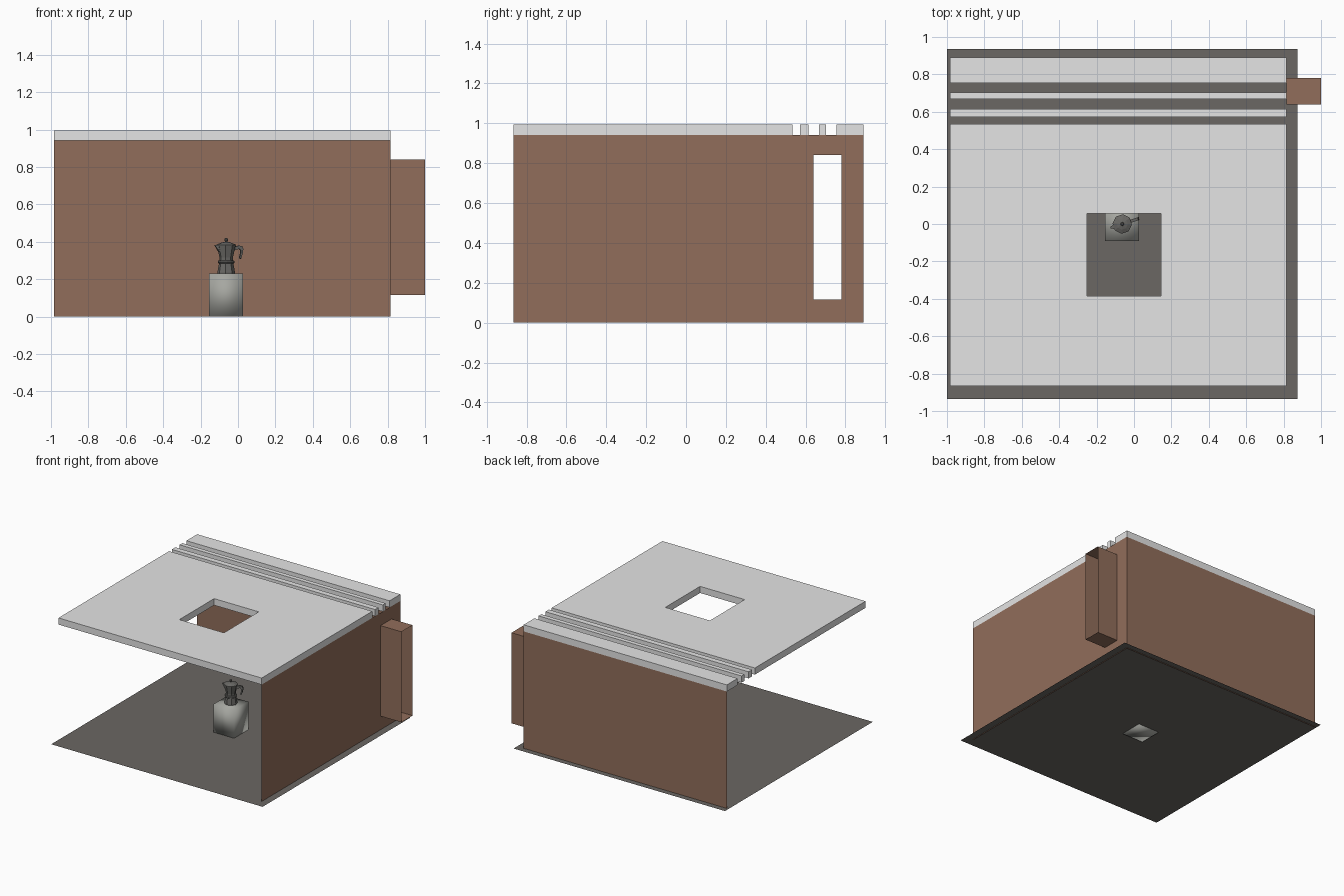
import bpy, bmesh, math
from mathutils import Matrix, Vector

if "Cube" in bpy.data.objects:
    bpy.data.objects.remove(bpy.data.objects["Cube"])


def material(name, rgb):
    m = bpy.data.materials.new(name)
    m.diffuse_color = (*rgb, 1)
    m.use_nodes = True
    m.node_tree.nodes["Principled BSDF"].inputs["Base Color"].default_value = m.diffuse_color
    return m


BROWN = material("brown_wall", (0.285, 0.155, 0.104))
PALE = material("pale_roof", (0.78, 0.78, 0.78))
FLOOR = material("dark_floor", (0.145, 0.136, 0.125))
STONE = material("grey_stone", (0.38, 0.385, 0.355))
METAL = material("dark_metal", (0.14, 0.137, 0.128))


def finish(bm, name, mat, normals=True):
    if normals:
        bmesh.ops.recalc_face_normals(bm, faces=bm.faces[:])
    me = bpy.data.meshes.new(name)
    bm.to_mesh(me)
    bm.free()
    me.materials.append(mat)
    ob = bpy.data.objects.new(name, me)
    bpy.context.collection.objects.link(ob)
    return ob


def box(name, lo, hi, mat):
    bm = bmesh.new()
    bmesh.ops.create_cube(bm, size=1)
    for v in bm.verts:
        v.co = [l + (c + 0.5) * (h - l) for c, l, h in zip(v.co, lo, hi)]
    return finish(bm, name, mat)


def sheet(name, pts, mat):
    bm = bmesh.new()
    bm.faces.new([bm.verts.new(p) for p in pts])
    return finish(bm, name, mat, False)


def frame(name, us, vs, place, mat, push=None):
    """Rectangle with a rectangular hole, optionally thickened by push."""
    bm = bmesh.new()
    g = [[bm.verts.new(place(u, v)) for v in vs] for u in us]
    for i in range(3):
        for j in range(3):
            if (i, j) != (1, 1):
                bm.faces.new((g[i][j], g[i + 1][j], g[i + 1][j + 1], g[i][j + 1]))
    if push:
        base = bm.faces[:]
        r = bmesh.ops.extrude_face_region(bm, geom=base, use_keep_orig=True)
        vs2 = [e for e in r["geom"] if isinstance(e, bmesh.types.BMVert)]
        bmesh.ops.translate(bm, verts=vs2, vec=push)
    return finish(bm, name, mat, push is not None)


X0, X1, Y0, Y1 = -0.985, 0.815, -0.865, 0.89   # room outline
H, TOP = 0.942, 0.995

# Floor sheet and the two walls
FZ = 0.006
sheet("floor", [(-1, -0.935, FZ), (0.873, -0.935, FZ), (0.873, 0.935, FZ), (-1, 0.935, FZ)], FLOOR)
sheet("back_wall", [(X0, Y1, 0), (X1, Y1, 0), (X1, Y1, H), (X0, Y1, H)], BROWN)
wy, wz = (0.64, 0.78), (0.115, 0.84)
frame("right_wall", [Y0, *wy, Y1], [0, *wz, H], lambda u, v: (X1, u, v), BROWN)

# Open-ended window shaft
bm = bmesh.new()
rings = [[bm.verts.new((x, y, z)) for y, z in
          ((wy[0], wz[0]), (wy[1], wz[0]), (wy[1], wz[1]), (wy[0], wz[1]))] for x in (X1, 1.0)]
for i in range(4):
    j = (i + 1) % 4
    bm.faces.new((rings[0][j], rings[0][i], rings[1][i], rings[1][j]))
finish(bm, "window_shaft", BROWN)

# Roof slab with skylight, and the slats behind it
frame("roof_slab", [X0, -0.25, 0.145, X1], [Y0, -0.385, 0.055, 0.535],
      lambda u, v: (u, v, H), PALE, Vector((0, 0, TOP - H)))
for i, (a, b) in enumerate(((0.571, 0.615), (0.668, 0.703), (0.754, Y1))):
    box(f"roof_slat_{i + 1}", (X0, a, H), (X1, b, TOP), PALE)

# Pedestal, shaded smooth across its corners
ped = box("pedestal", (-0.155, -0.09, 0), (0.028, 0.09, 0.23), STONE)
for p in ped.data.polygons:
    p.use_smooth = True

# Coffee pot: turned about its own axis
POT = Matrix.Translation((-0.063, 0, 0)) @ Matrix.Rotation(math.radians(18), 4, "Z")


def lathe(name, prof, sides):
    bm = bmesh.new()
    rings = []
    for r, z in prof:
        rings.append([bm.verts.new((r * math.cos(a), r * math.sin(a), z))
                      for a in (2 * math.pi * (k + 0.5) / sides for k in range(sides))])
    for a, b in zip(rings, rings[1:]):
        for k in range(sides):
            n = (k + 1) % sides
            bm.faces.new((a[k], a[n], b[n], b[k]))
    bm.faces.new(rings[0])
    bm.faces.new(rings[-1])
    bm.transform(POT)
    return finish(bm, name, METAL)


lathe("pot_boiler", [(0.047, 0.23), (0.047, 0.238), (0.038, 0.287)], 8)
lathe("pot_collar", [(0.042, 0.285), (0.045, 0.288), (0.045, 0.297), (0.040, 0.301)], 16)
lathe("pot_jug", [(0.036, 0.299), (0.036, 0.315), (0.050, 0.380)], 8)
lathe("pot_lid", [(0.052, 0.379), (0.052, 0.384), (0.030, 0.394), (0.010, 0.399)], 8)
lathe("pot_knob", [(0.006, 0.397), (0.006, 0.402), (0.010, 0.408), (0.009, 0.416), (0.005, 0.419)], 8)


def slab(name, prof, half):
    """Side profile given a width across the pot."""
    bm = bmesh.new()
    f = bm.faces.new([bm.verts.new((x, -half, z)) for x, z in prof])
    r = bmesh.ops.extrude_face_region(bm, geom=[f], use_keep_orig=True)
    bmesh.ops.translate(bm, vec=(0, 2 * half, 0),
                        verts=[e for e in r["geom"] if isinstance(e, bmesh.types.BMVert)])
    return bm


bm = slab("pot_handle", [(0.040, 0.372), (0.070, 0.380), (0.088, 0.376), (0.094, 0.362), (0.091, 0.338),
                         (0.081, 0.309), (0.073, 0.312), (0.080, 0.340), (0.080, 0.355), (0.073, 0.363),
                         (0.040, 0.352)], 0.008)
bm.transform(POT)
finish(bm, "pot_handle", METAL)

# Spout narrows to its tip
bm = slab("pot_spout", [(-0.036, 0.340), (-0.066, 0.382), (-0.036, 0.382)], 0.018)
for v in bm.verts:
    if v.co.x < -0.05:
        v.co.y *= 0.2
bm.transform(POT)
finish(bm, "pot_spout", METAL)
